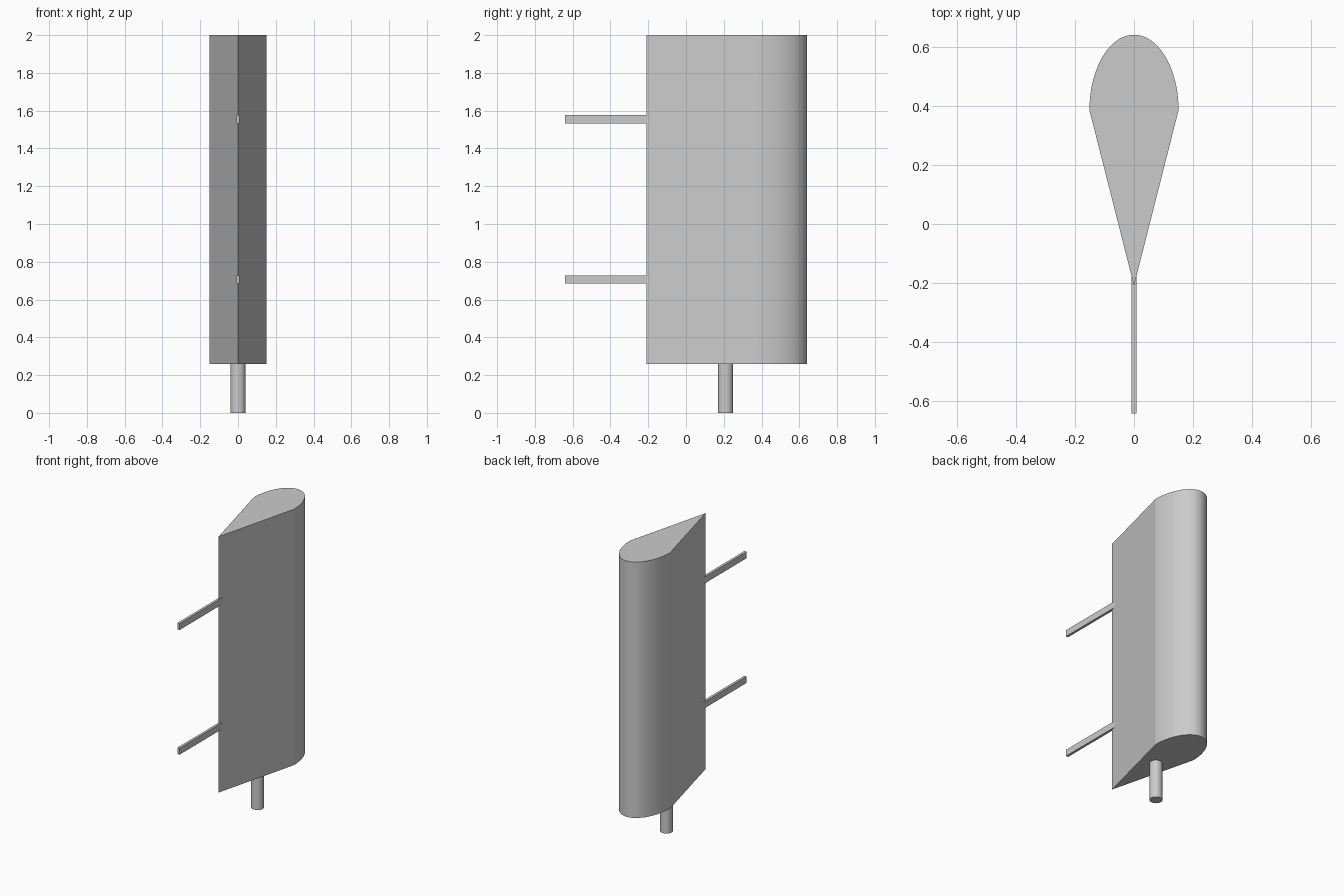
import bpy, bmesh, math
from mathutils import Matrix

if "Cube" in bpy.data.objects:
    bpy.data.objects.remove(bpy.data.objects["Cube"])

BOTTOM, TOP = 0.26, 2.0
RIB_H, RIBS = 0.044, 5


def finish(name, bm):
    bmesh.ops.recalc_face_normals(bm, faces=bm.faces)
    me = bpy.data.meshes.new(name)
    bm.to_mesh(me)
    bm.free()
    ob = bpy.data.objects.new(name, me)
    bpy.context.collection.objects.link(ob)
    bpy.ops.object.select_all(action='DESELECT')
    ob.select_set(True)
    bpy.context.view_layer.objects.active = ob
    bpy.ops.object.shade_smooth_by_angle(angle=math.radians(12))
    return ob


def teardrop(inset=0.0, n=40):
    # pointed edge at the front, half ellipse at the back
    pts = [(0, -0.21 + inset * 4)]
    for i in range(n + 1):
        a = math.pi * i / n
        pts.append(((0.151 - inset) * math.cos(a),
                    0.385 + (0.255 - inset) * math.sin(a)))
    return pts


def extrude(name, pts, z0, z1, caps=True):
    bm = bmesh.new()
    lo = [bm.verts.new((x, y, z0)) for x, y in pts]
    hi = [bm.verts.new((x, y, z1)) for x, y in pts]
    n = len(pts)
    for i in range(n):
        j = (i + 1) % n
        bm.faces.new((lo[i], lo[j], hi[j], hi[i]))
    if caps:
        bm.faces.new(lo[::-1])
        bm.faces.new(hi)
    return finish(name, bm)


# Outer skin, closed at both ends by the end ribs
extrude("skin", teardrop(), BOTTOM, TOP, caps=False)

# Evenly spaced ribs; the second and fourth carry a trailing arm
step = (TOP - BOTTOM - RIB_H) / (RIBS - 1)
for i in range(RIBS):
    z = BOTTOM + i * step
    extrude(f"rib_{i + 1}", teardrop(0.0003), z, z + RIB_H)
    if i in (1, 3):
        w = 0.0085
        extrude(f"arm_{i + 1}", [(-w, -0.64), (w, -0.64), (w, -0.17), (-w, -0.17)],
                z, z + RIB_H)

# Round post under the body
bm = bmesh.new()
bmesh.ops.create_cone(bm, cap_ends=True, segments=40, radius1=0.04, radius2=0.04,
                      depth=BOTTOM + 0.02,
                      matrix=Matrix.Translation((0, 0.21, (BOTTOM + 0.02) / 2)))
finish("post", bm)
